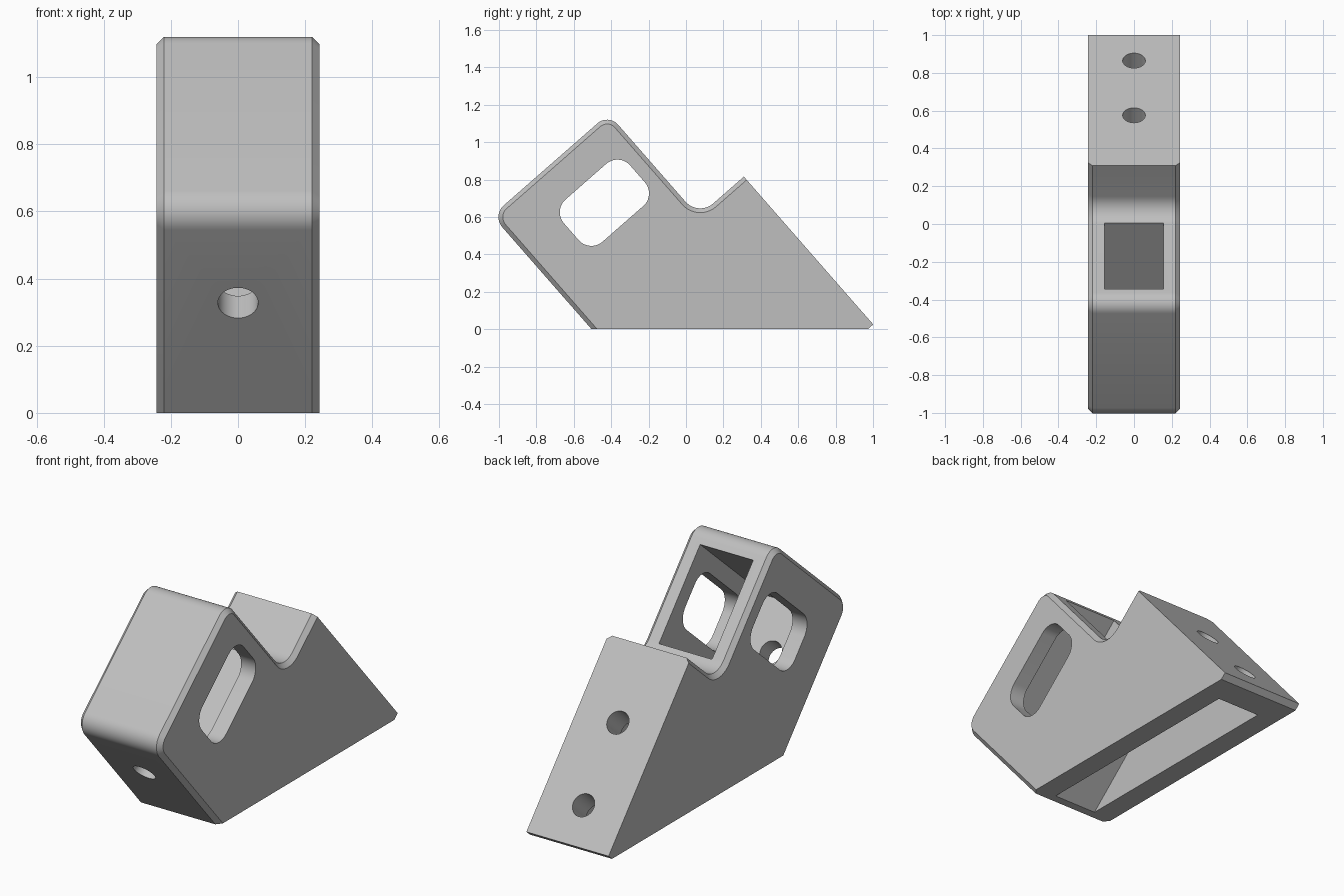
import bpy, bmesh
from math import radians, cos, sin, tan, pi
from mathutils import Matrix, Vector

if "Cube" in bpy.data.objects:
    bpy.data.objects.remove(bpy.data.objects["Cube"])

# The bracket is drawn square in (u, v), then tilted about x.
TILT = radians(41.2)
HALF_WIDTH, CHAMFER = 0.243, 0.023
FRONT, SHOULDER, BACK = -0.38, 0.447, 0.77      # limits along u
TOP, NOTCH, HEEL = 1.14, 0.41, -0.64            # limits along v
CAVITY_BACK, CAVITY_TOP = 0.613, 0.303
POCKET_FRONT, POCKET_MID = -0.28, 0.768

grey = bpy.data.materials.new("plain grey")
grey.use_nodes = True
grey.diffuse_color = (0.52, 0.52, 0.52, 1)
grey.node_tree.nodes["Principled BSDF"].inputs["Base Color"].default_value = grey.diffuse_color


def fillet(corner, du, dv, r, steps=10):
    """Quarter arc at a square corner, from the v-direction side to the u-direction side."""
    cu, cv = corner[0] + du * r, corner[1] + dv * r
    return [(cu - du * r * cos(t), cv - dv * r * sin(t))
            for t in (pi / 2 * i / steps for i in range(steps + 1))]


def loft(name, rings):
    """Solid from matching (u, v) outlines at given x positions."""
    bm = bmesh.new()
    loops = [[bm.verts.new((x, u, v)) for u, v in pts] for x, pts in rings]
    n = len(loops[0])
    for a, b in zip(loops, loops[1:]):
        for i in range(n):
            j = (i + 1) % n
            bm.faces.new((a[i], a[j], b[j], b[i]))
    bm.faces.new(loops[0])
    bm.faces.new(loops[-1])
    return finish(name, bm)


def finish(name, bm):
    bmesh.ops.recalc_face_normals(bm, faces=bm.faces)
    bmesh.ops.transform(bm, matrix=Matrix.Rotation(TILT, 4, "X"), verts=bm.verts)
    mesh = bpy.data.meshes.new(name)
    bm.to_mesh(mesh)
    bm.free()
    mesh.materials.append(grey)
    obj = bpy.data.objects.new(name, mesh)
    bpy.context.collection.objects.link(obj)
    return obj


def box(name, half, u0, u1, v0, v1):
    pts = [(u0, v0), (u1, v0), (u1, v1), (u0, v1)]
    return loft(name, [(-half, pts), (half, pts)])


def bore(name, u, v, length, radius=0.06):
    bm = bmesh.new()
    place = Matrix.Translation(Vector((0, u, v))) @ Matrix.Rotation(pi / 2, 4, "X")
    bmesh.ops.create_cone(bm, cap_ends=True, segments=40, radius1=radius,
                          radius2=radius, depth=length, matrix=place)
    return finish(name, bm)


def outline(c):
    """Body profile; c pulls in the chamfered faces."""
    f, s, t, n = FRONT + c, SHOULDER - c, TOP - c, NOTCH - c
    return ([(f, -f * tan(TILT))]
            + fillet((f, t), 1, -1, 0.083 - c)
            + fillet((s, t), -1, -1, 0.078 - c)[::-1]
            + fillet((s, n), 1, 1, 0.105 + c)
            + [(BACK, n), (BACK, HEEL), (-HEEL / tan(TILT), HEEL)])


# Body with chamfered side edges
inner, outer = outline(CHAMFER), outline(0)
flat = HALF_WIDTH - CHAMFER
body = loft("angled_bracket", [(-HALF_WIDTH, inner), (-flat, outer),
                               (flat, outer), (HALF_WIDTH, inner)])

# Rounded side window running across the body
u0, u1, v0, v1, r = -0.118, 0.352, 0.646, 0.946, 0.09
window = (fillet((u0, v0), 1, 1, r) + fillet((u1, v0), -1, 1, r)[::-1]
          + fillet((u1, v1), -1, -1, r) + fillet((u0, v1), 1, -1, r)[::-1])

cutters = [
    box("pocket_cutter", 0.157, POCKET_FRONT, 0.9, POCKET_MID - 0.264, POCKET_MID + 0.264),
    box("underside_cutter", 0.127, FRONT, CAVITY_BACK, -1.2, CAVITY_TOP),
    loft("window_cutter", [(-0.4, window), (0.4, window)]),
    bore("front_hole_cutter", FRONT, POCKET_MID, 0.4),
    bore("upper_back_hole_cutter", BACK, 0.006, 0.44),
    bore("lower_back_hole_cutter", BACK, -0.434, 0.44),
]
for cutter in cutters:
    cutter.hide_render = True
    mod = body.modifiers.new(cutter.name, "BOOLEAN")
    mod.operation, mod.solver, mod.object = "DIFFERENCE", "EXACT", cutter

# Bake the cuts and drop the helpers
bpy.context.view_layer.update()
graph = bpy.context.evaluated_depsgraph_get()
cut_mesh = bpy.data.meshes.new_from_object(body.evaluated_get(graph))
body.modifiers.clear()
body.data = cut_mesh
for cutter in cutters:
    bpy.data.objects.remove(cutter)

bpy.ops.object.select_all(action="DESELECT")
body.select_set(True)
bpy.context.view_layer.objects.active = body
bpy.ops.object.shade_smooth_by_angle(angle=radians(30))
